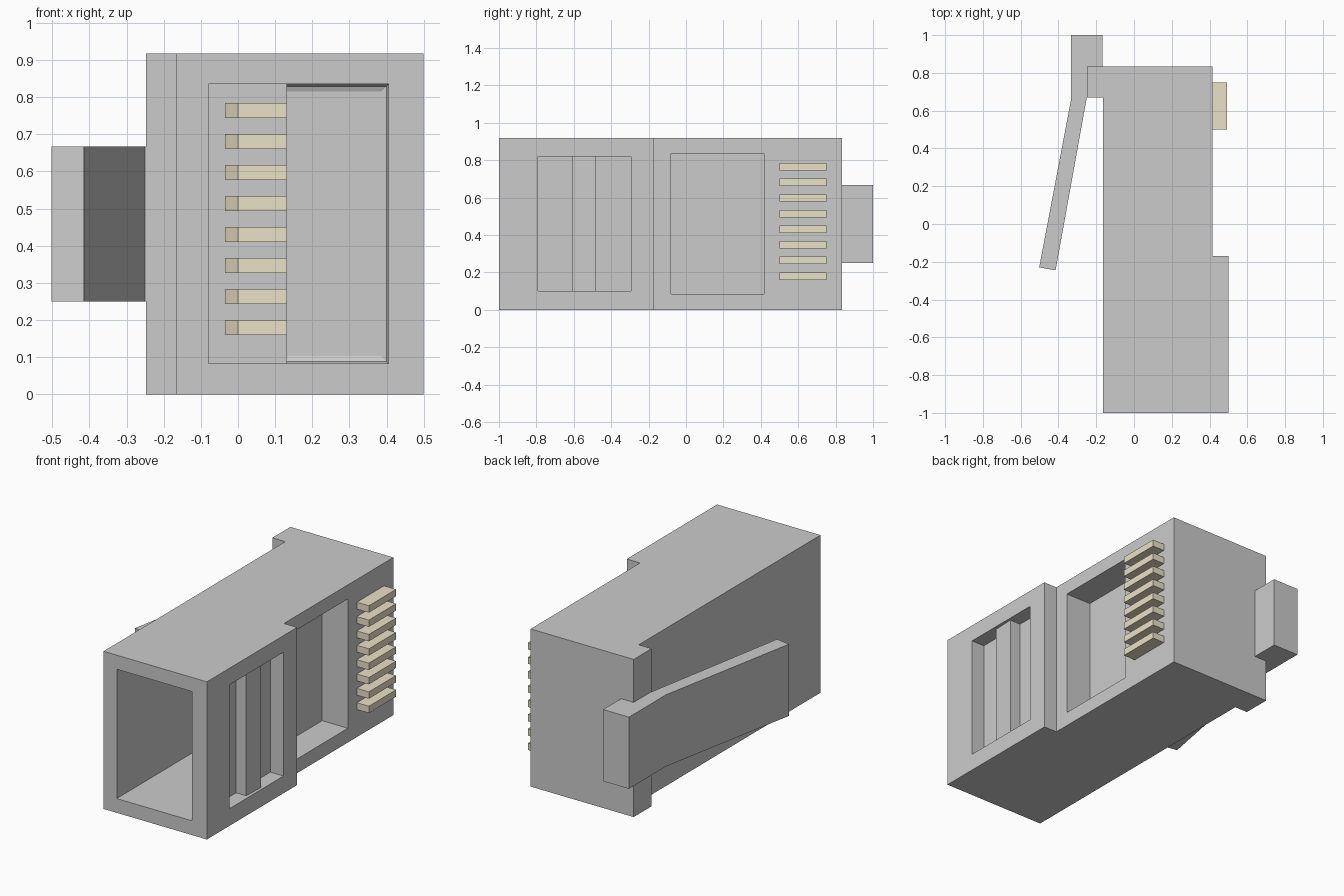
import bpy, bmesh

if "Cube" in bpy.data.objects:
    bpy.data.objects.remove(bpy.data.objects["Cube"])


def prism(name, outline, z0, z1, bevel_y=None):
    """Extrude an (x, y) outline from z0 to z1; optionally round the edges lying at y = bevel_y."""
    bm = bmesh.new()
    face = bm.faces.new([bm.verts.new((x, y, z0)) for x, y in outline])
    ext = bmesh.ops.extrude_face_region(bm, geom=[face])
    top = [v for v in ext["geom"] if isinstance(v, bmesh.types.BMVert)]
    bmesh.ops.translate(bm, verts=top, vec=(0, 0, z1 - z0))
    bmesh.ops.recalc_face_normals(bm, faces=bm.faces[:])
    if bevel_y is not None:
        edges = [e for e in bm.edges if all(abs(v.co.y - bevel_y) < 1e-4 for v in e.verts)]
        bmesh.ops.bevel(bm, geom=edges, offset=0.02, segments=2, profile=0.5, affect='EDGES')
    mesh = bpy.data.meshes.new(name)
    bm.to_mesh(mesh)
    bm.free()
    obj = bpy.data.objects.new(name, mesh)
    bpy.context.collection.objects.link(obj)
    return obj


def rect(x0, x1, y0, y1):
    return [(x0, y0), (x1, y0), (x1, y1), (x0, y1)]


def cut(target, cutter):
    mod = target.modifiers.new("cut", 'BOOLEAN')
    mod.operation = 'DIFFERENCE'
    mod.solver = 'EXACT'
    mod.object = cutter
    bpy.context.view_layer.objects.active = target
    bpy.ops.object.modifier_apply(modifier=mod.name)
    bpy.data.objects.remove(cutter, do_unlink=True)


# Plug housing
body = prism("plug_body", [(-0.165, -1), (0.5, -1), (0.5, -0.17), (0.415, -0.17),
                           (0.415, 0.835), (-0.248, 0.835), (-0.248, 0.67), (-0.165, 0.67)],
             0, 0.917)

# Cable cavity: wide entry, then a lower wire channel
cut(body, prism("entry_cutter", rect(-0.08, 0.405, -1.1, -0.2), 0.083, 0.835, -0.2))
cut(body, prism("channel_cutter", rect(-0.08, 0.13, -1.2, 0.67), 0.083, 0.835))

# Strain relief recess with a raised rib
cut(body, prism("relief_cutter", [(0.6, -0.79), (0.6, -0.295), (0.415, -0.295), (0.415, -0.48),
                                  (0.485, -0.48), (0.48, -0.61), (0.415, -0.61), (0.415, -0.79)],
                0.1, 0.82))

# Rectangular pocket ahead of the contacts
cut(body, prism("pocket_cutter", rect(0.25, 0.6, -0.08, 0.417), 0.083, 0.835))

# Latch lever
prism("latch_lever", [(-0.333, 1), (-0.167, 1), (-0.167, 0.8), (-0.23, 0.75), (-0.23, 0.67),
                      (-0.25, 0.67), (-0.415, -0.245), (-0.502, -0.23), (-0.333, 0.66)],
      0.25, 0.667)

# Eight contacts with tapered inner tips
gold = bpy.data.materials.new("contact_metal")
gold.diffuse_color = (0.82, 0.76, 0.57, 1)
gold.use_nodes = True
gold.node_tree.nodes["Principled BSDF"].inputs["Base Color"].default_value = gold.diffuse_color
for i in range(8):
    z = 0.18 + i * 0.0835
    pin = prism(f"contact_{i + 1}", [(0.492, 0.5), (0.492, 0.75), (0.0, 0.75), (-0.035, 0.7),
                                     (-0.035, 0.55), (0.0, 0.5)], z - 0.02, z + 0.02)
    pin.data.materials.append(gold)
